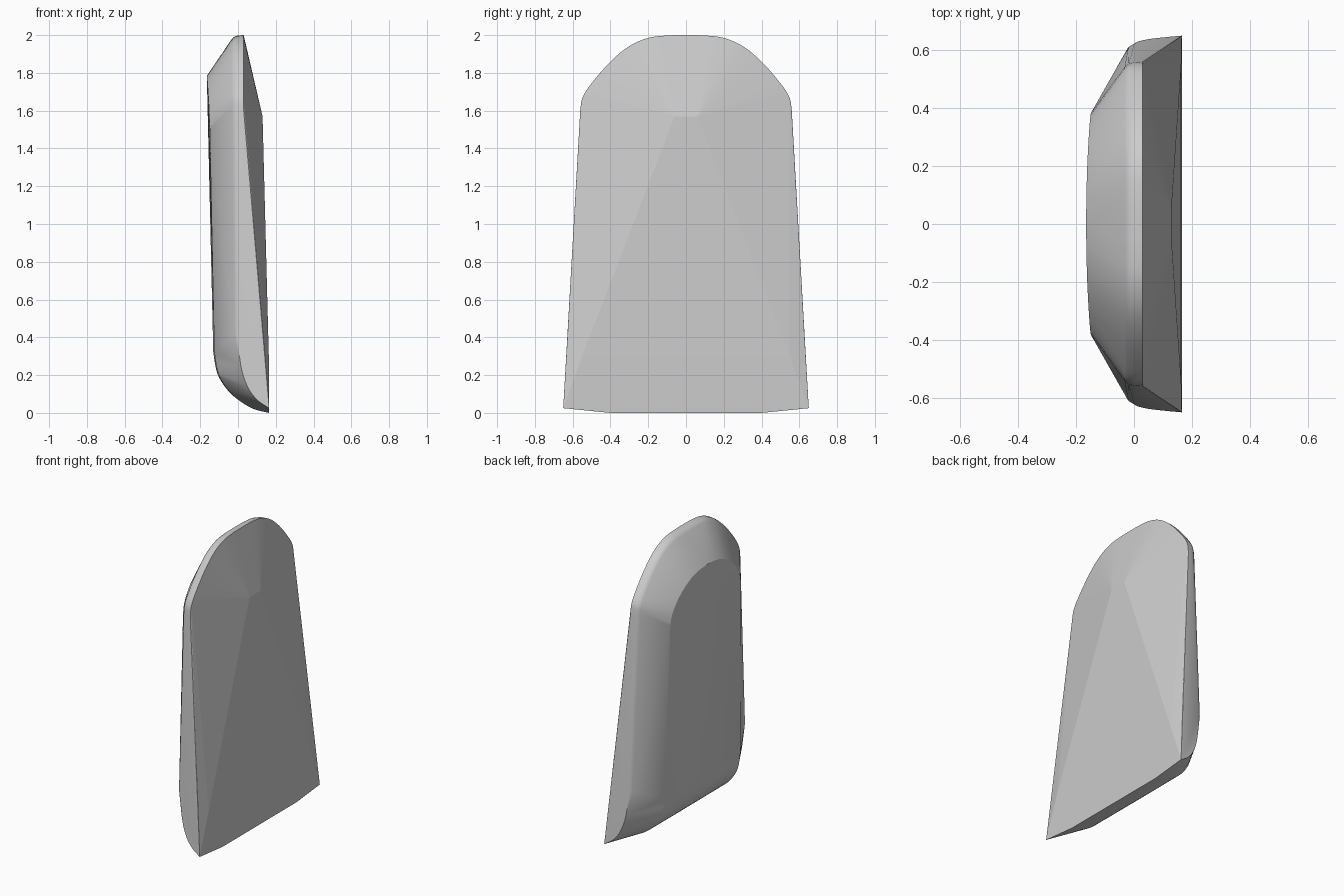
import bpy, bmesh
from mathutils import Vector

cube = bpy.data.objects.get("Cube")
if cube:
    bpy.data.objects.remove(cube, do_unlink=True)

grey = bpy.data.materials.new("light_grey")
grey.use_nodes = True
grey.diffuse_color = (0.6, 0.6, 0.6, 1)
grey.node_tree.nodes["Principled BSDF"].inputs["Base Color"].default_value = (0.6, 0.6, 0.6, 1)


def smooth_path(points, steps=4):
    """Catmull-Rom curve through the given points."""
    p = [Vector(q) for q in points]
    p = [2 * p[0] - p[1]] + p + [2 * p[-1] - p[-2]]
    out = []
    for a, b, c, d in zip(p, p[1:], p[2:], p[3:]):
        for i in range(steps):
            t = i / steps
            out.append(0.5 * (2 * b + (c - a) * t + (2 * a - 5 * b + 4 * c - d) * t * t
                              + (3 * b - a - 3 * c + d) * t ** 3))
    return out + [p[-2]]


points = []

# Arched rim: flat wall with a softened front edge
arch = smooth_path([(.56, 1.6), (.548, 1.67), (.5, 1.745), (.4, 1.86),
                    (.3, 1.942), (.2, 1.985), (.1, 1.998), (0, 2)])
for y, z in arch:
    for x, inset in ((.03, 0), (0, .002), (-.018, .007), (-.032, .018)):
        k = 1 - inset / .56
        points.append((x, y * k, 1.4 + (z - 1.4) * k))

# Front panel arch, gently bowed, running down to the lower bend
panel = smooth_path([(.383, 1.5), (.365, 1.575), (.3, 1.665), (.2, 1.74), (.1, 1.775), (0, 1.785)], 3)
for y, z in panel:
    points.append((-.165 + .01 * (y / .38) ** 2 + (1.78 - z) * .022, y, z))

# Rounded lower bend of the panel, then of the side wall
for x, z, y in smooth_path([(-.125, .32, .41), (-.105, .21, .41), (-.06, .13, .408),
                            (0, .07, .405), (.08, .022, .4), (.165, 0, .4)]):
    points += [(x, y, z), (x - .006 * max(0, -x) / .125, 0, z)]
for x, z, y in smooth_path([(0, .4, .622), (.015, .25, .63), (.05, .14, .638),
                            (.1, .07, .644), (.165, .025, .65)]):
    points.append((x, y, z))
points.append((-.02, .61, .42))

# Raised facets on the rear
points += [(.13, .06, 1.57), (.163, .55, .3)]

# Mirror across y and wrap in one convex shell
bm = bmesh.new()
for x, y, z in points:
    for side in (1, -1):
        bm.verts.new((x, y * side, z))
bmesh.ops.remove_doubles(bm, verts=bm.verts, dist=.0005)
hull = bmesh.ops.convex_hull(bm, input=bm.verts)
loose = [v for v in bm.verts if not v.link_faces]
bmesh.ops.delete(bm, geom=loose, context="VERTS")
bmesh.ops.recalc_face_normals(bm, faces=bm.faces)
mesh = bpy.data.meshes.new("rounded_panel")
bm.to_mesh(mesh)
bm.free()
mesh.materials.append(grey)
shell = bpy.data.objects.new("rounded_panel", mesh)
bpy.context.collection.objects.link(shell)

# Soft front and sides, crisp facets on the rear
bpy.context.view_layer.objects.active = shell
shell.select_set(True)
bpy.ops.object.shade_smooth_by_angle(angle=.45)
for face in mesh.polygons:
    if face.normal.x > .8:
        face.use_smooth = False
